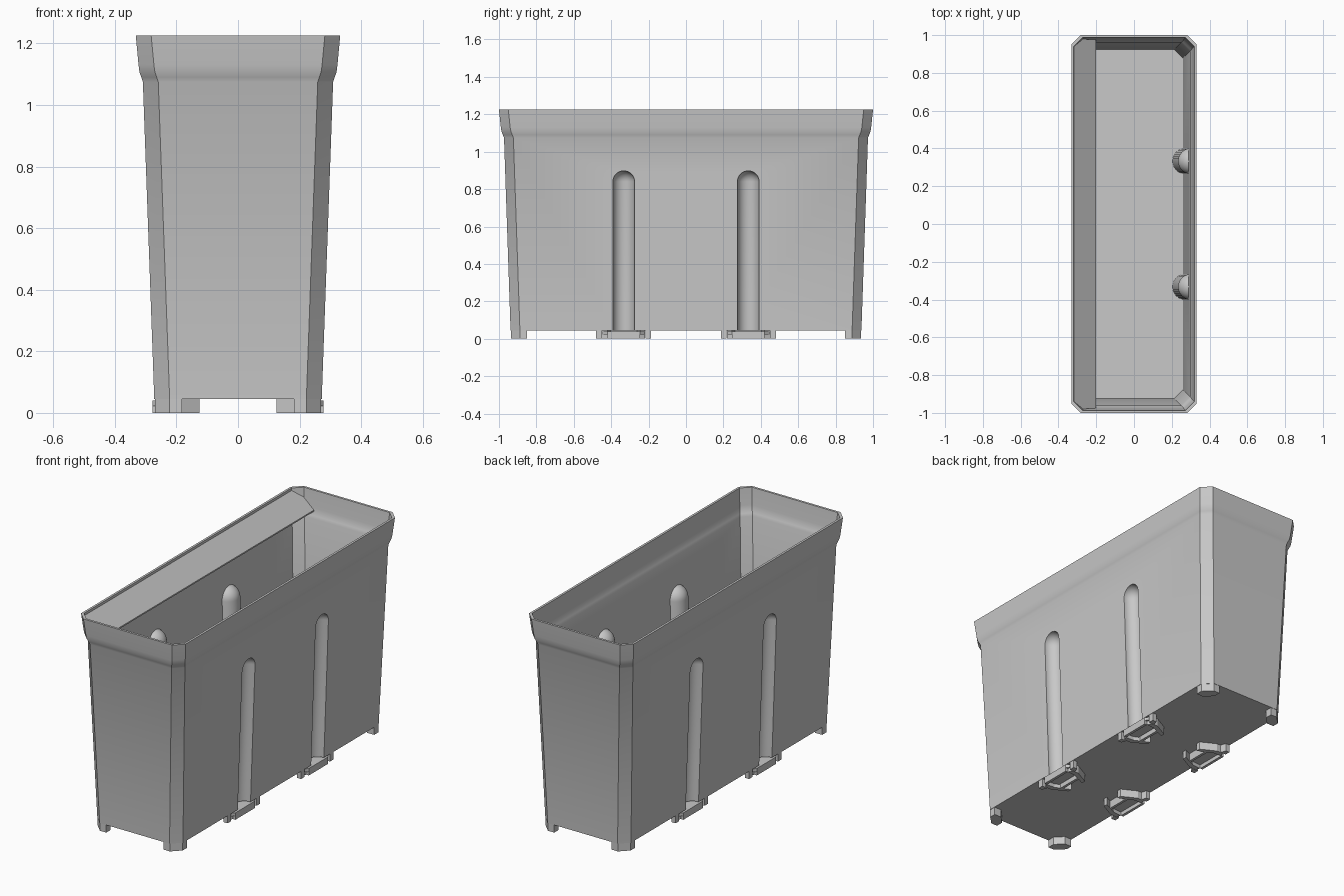
import bpy
import bmesh
from math import sin, cos, pi, radians

if "Cube" in bpy.data.objects:
    bpy.data.objects.remove(bpy.data.objects["Cube"])

grey = bpy.data.materials.new("light grey plastic")
grey.use_nodes = True
colour = (0.58, 0.58, 0.58, 1)
grey.diffuse_color = colour
grey.node_tree.nodes["Principled BSDF"].inputs["Base Color"].default_value = colour


def loft(name, rings):
    """Closed solid skinned through rings of points with equal counts."""
    bm = bmesh.new()
    loops = [[bm.verts.new(p) for p in ring] for ring in rings]
    n = len(loops[0])
    for low, high in zip(loops, loops[1:]):
        for i in range(n):
            j = (i + 1) % n
            bm.faces.new((low[i], low[j], high[j], high[i]))
    bm.faces.new(loops[0][::-1])
    bm.faces.new(loops[-1])
    bmesh.ops.recalc_face_normals(bm, faces=bm.faces)
    mesh = bpy.data.meshes.new(name)
    bm.to_mesh(mesh)
    bm.free()
    obj = bpy.data.objects.new(name, mesh)
    bpy.context.collection.objects.link(obj)
    mesh.materials.append(grey)
    return obj


def prism(name, outline, z0, z1):
    return loft(name, [[(x, y, z) for x, y in outline] for z in (z0, z1)])


def chamfered_ring(z, a, b, c=0.05):
    pts = [(a, c - b), (a, b - c), (a - c, b), (c - a, b),
           (-a, b - c), (-a, c - b), (c - a, -b), (a - c, -b)]
    return [(x, y, z) for x, y in pts]


def capsule(name, side, y, r):
    """Round-topped column leaning with the long wall."""
    profile = [(-0.1, r), (0.2, r), (0.84, r)]
    profile += [(0.84 + r * sin(t * pi / 16), r * cos(t * pi / 16)) for t in range(1, 8)]
    profile.append((0.84 + r * 0.998, r * 0.06))
    rings = []
    for z, rad in profile:
        cx = side * (0.27 + 0.037 * z)
        rings.append([(cx + rad * cos(k * pi / 16), y + rad * sin(k * pi / 16), z)
                      for k in range(32)])
    return loft(name, rings)


def cut(target, cutter):
    mod = target.modifiers.new("cut", "BOOLEAN")
    mod.operation = "DIFFERENCE"
    mod.solver = "EXACT"
    mod.object = cutter
    bpy.context.view_layer.objects.active = target
    bpy.ops.object.modifier_apply(modifier=mod.name)
    bpy.data.objects.remove(cutter)


# Tapered tub with a flared lip: height, half width, half length
FLOOR = 0.045
outer = [(FLOOR, 0.272, 0.938), (1.075, 0.309, 0.973), (1.09, 0.314, 0.979),
         (1.107, 0.32, 0.986), (1.13, 0.323, 0.99), (1.225, 0.332, 1.0)]
T = 0.013
body = loft("planter_tub", [chamfered_ring(*s) for s in outer])
inner = [(0.06, 0.272 - T, 0.938 - T)]
inner += [(z, a - T, b - T) for z, a, b in outer[1:]]
inner.append((1.26, 0.335 - T, 1.003 - T))
cavity = loft("cavity", [chamfered_ring(z, a, b, 0.046) for z, a, b in inner])

# Round-topped grooves pressed into both long walls
CENTRES = (-0.333, 0.333)
for side in (-1, 1):
    for y in CENTRES:
        cut(cavity, capsule("groove_skin", side, y, 0.068))
cut(body, cavity)
for side in (-1, 1):
    for y in CENTRES:
        cut(body, capsule("groove_cut", side, y, 0.058))

bpy.ops.object.select_all(action="DESELECT")
body.select_set(True)
bpy.context.view_layer.objects.active = body
bpy.ops.object.shade_smooth_by_angle(angle=radians(30))

# Corner feet, chamfered outside and inside
for sx in (-1, 1):
    for sy in (-1, 1):
        foot = [(0.27, 0.85), (0.27, 0.888), (0.222, 0.936),
                (0.182, 0.936), (0.182, 0.895), (0.225, 0.85)]
        prism("corner_foot", [(sx * x, sy * y) for x, y in foot], 0, 0.05)

# Slotted feet beneath each groove
for sx in (-1, 1):
    for y in CENTRES:
        ledge = [(0.278, -0.088), (0.278, 0.088), (0.255, 0.115), (0.21, 0.115),
                 (0.185, 0.08), (0.185, -0.08), (0.21, -0.115), (0.255, -0.115)]
        prism("groove_ledge", [(sx * x, y + v) for x, v in ledge], 0.022, 0.04)
        front = [(0.278, -0.088), (0.278, 0.088), (0.262, 0.088), (0.262, -0.088)]
        prism("foot_front", [(sx * x, y + v) for x, v in front], 0, 0.03)
        bar = [(0.18, -0.07), (0.18, 0.07), (0.165, 0.07), (0.165, -0.07)]
        prism("foot_bar", [(sx * x, y + v) for x, v in bar], 0, 0.046)
        for sy in (-1, 1):
            prong = [(0.262, 0.088), (0.25, 0.115), (0.21, 0.115), (0.125, 0.07),
                     (0.125, 0.045), (0.21, 0.085), (0.25, 0.088)]
            prism("foot_prong", [(sx * x, y + sy * v) for x, v in prong], 0, 0.046)
            tab = [(0.27, 0.116), (0.27, 0.147), (0.245, 0.147), (0.235, 0.116)]
            prism("wall_tab", [(sx * x, y + sy * v) for x, v in tab], 0, 0.05)

# Sloping flap inside one long rim
flap = [(-0.322, -0.94), (-0.285, -0.98), (-0.2, -0.975),
        (-0.2, 0.975), (-0.285, 0.98), (-0.322, 0.94)]
loft("sloping_flap", [[(x, y, 1.215 - (x + 0.322) * 0.8 - d) for x, y in flap]
                      for d in (0.008, 0)])
